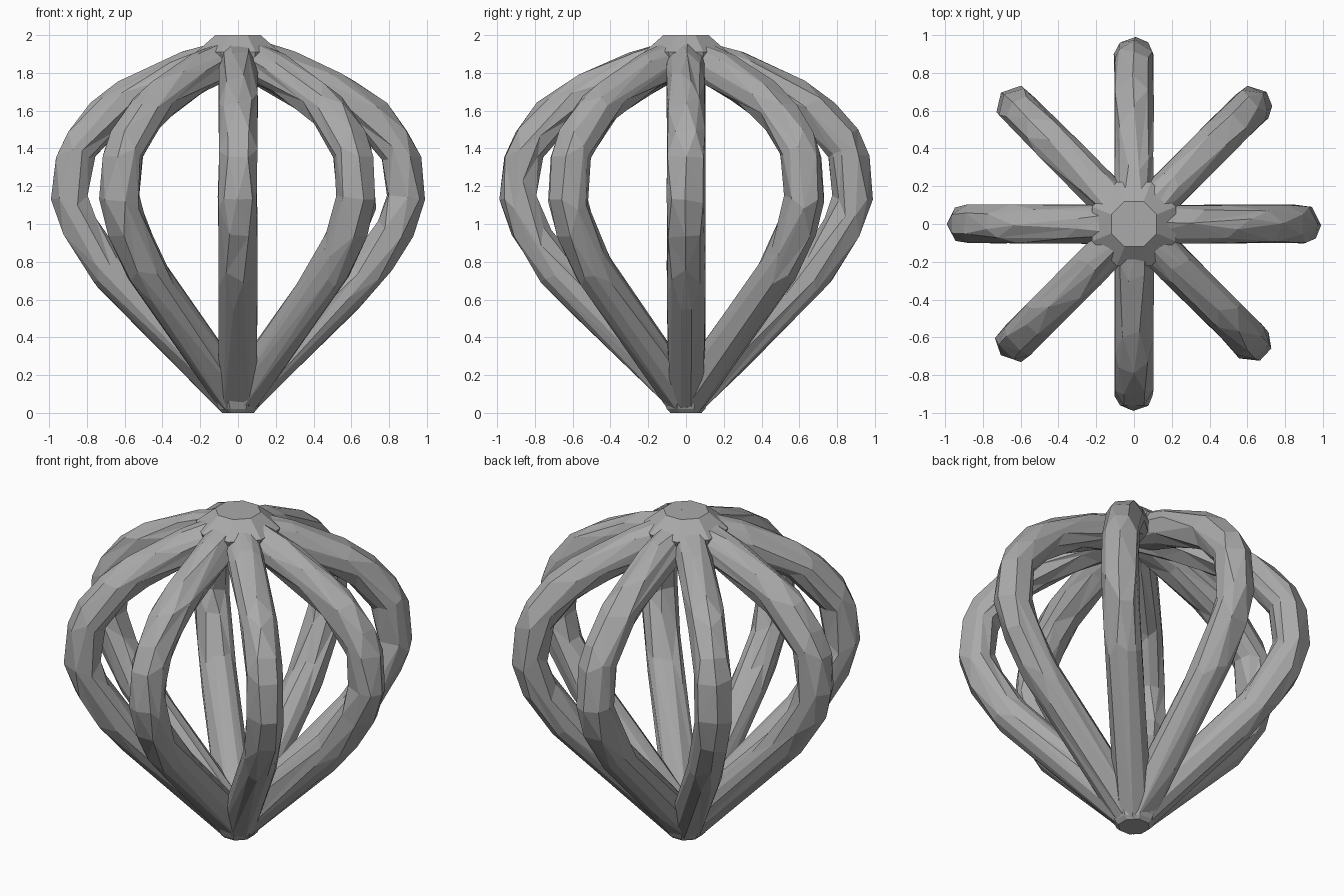
import bpy, bmesh, math, random
from mathutils import Vector, Matrix

if "Cube" in bpy.data.objects:
    bpy.data.objects.remove(bpy.data.objects["Cube"])

random.seed(4)
grey = bpy.data.materials.new("mid grey")
grey.diffuse_color = (0.4, 0.4, 0.4, 1)
grey.use_nodes = True
grey.node_tree.nodes["Principled BSDF"].inputs["Base Color"].default_value = grey.diffuse_color

# Outer edge of one rib as (distance from axis, height), bottom to top
OUTER = [(0.08, 0.0), (0.28, 0.2), (0.47, 0.39), (0.65, 0.57), (0.80, 0.74),
         (0.92, 0.93), (0.985, 1.13), (0.965, 1.36), (0.90, 1.50),
         (0.78, 1.64), (0.62, 1.755), (0.43, 1.85), (0.22, 1.935), (0.02, 1.995)]
HALF = 0.1      # half thickness of a rib
SIDES = 12


def finish(name, bm):
    bmesh.ops.recalc_face_normals(bm, faces=bm.faces)
    mesh = bpy.data.meshes.new(name)
    bm.to_mesh(mesh)
    bm.free()
    mesh.materials.append(grey)
    obj = bpy.data.objects.new(name, mesh)
    bpy.context.collection.objects.link(obj)
    return obj


def make_rib(index):
    """Curved bar swept along the rib line, reduced to uneven flat facets."""
    bm = bmesh.new()
    rings = []
    for i, (r, z) in enumerate(OUTER):
        a = Vector(OUTER[max(i - 1, 0)])
        b = Vector(OUTER[min(i + 1, len(OUTER) - 1)])
        t = (b - a).normalized()
        out = Vector((t.y, 0, -t.x))
        centre = Vector((r, 0, z)) - out * HALF
        ring = []
        for k in range(SIDES):
            ang = math.tau * (k + 0.5) / SIDES
            rad = HALF * 1.045 + random.uniform(-0.004, 0.004)
            p = centre + out * (rad * math.cos(ang))
            p.y += rad * math.sin(ang)
            p.z = min(max(p.z, 0.005), 2.0)
            ring.append(bm.verts.new(p))
        rings.append(ring)
    for lo, hi in zip(rings, rings[1:]):
        for k in range(SIDES):
            n = (k + 1) % SIDES
            bm.faces.new((lo[k], lo[n], hi[n], hi[k]))
    bm.faces.new(rings[0])
    bm.faces.new(rings[-1])
    bmesh.ops.rotate(bm, verts=bm.verts,
                     matrix=Matrix.Rotation(index * math.tau / 8, 3, 'Z'))
    bmesh.ops.triangulate(bm, faces=bm.faces)
    rib = finish(f"rib_{index + 1}", bm)
    dec = rib.modifiers.new("facets", 'DECIMATE')
    dec.ratio = 0.42


def make_hub(name, profile, sides, turn):
    """Small faceted block where the ribs meet."""
    bm = bmesh.new()
    for r, z in profile:
        for k in range(sides):
            a = turn + math.tau * k / sides
            bm.verts.new((r * math.cos(a), r * math.sin(a), z))
    bmesh.ops.convex_hull(bm, input=bm.verts)
    finish(name, bm)


for i in range(8):
    make_rib(i)

# Flat crown on top and blunt point underneath
make_hub("top_hub", [(0.13, 2.0), (0.24, 1.91), (0.2, 1.79)], 8, math.pi / 8)
make_hub("bottom_hub", [(0.09, 0.0), (0.11, 0.02), (0.16, 0.13), (0.1, 0.2)], 8, math.pi / 8)
